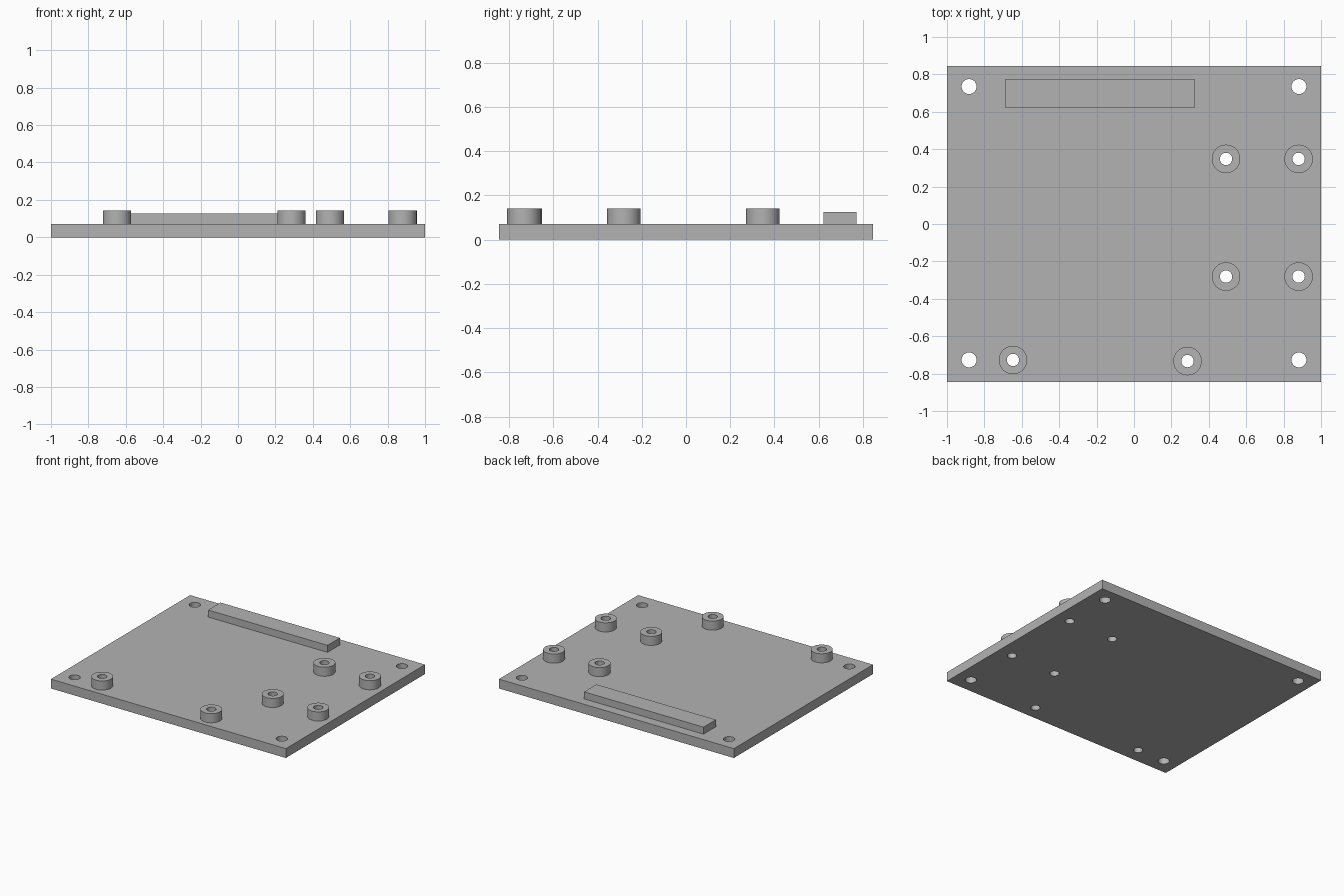
import bpy
import bmesh
from math import cos, sin, tau

cube = bpy.data.objects.get("Cube")
if cube:
    bpy.data.objects.remove(cube, do_unlink=True)

PLATE_TOP, BOSS_TOP, BAR_TOP = 0.072, 0.142, 0.126
SEGMENTS = 48

grey = bpy.data.materials.new("plain grey")
grey.use_nodes = True
colour = (0.45, 0.45, 0.45, 1)
grey.diffuse_color = colour
grey.node_tree.nodes["Principled BSDF"].inputs["Base Color"].default_value = colour


def finish(name, bm):
    bmesh.ops.recalc_face_normals(bm, faces=bm.faces)
    mesh = bpy.data.meshes.new(name)
    bm.to_mesh(mesh)
    bm.free()
    mesh.materials.append(grey)
    obj = bpy.data.objects.new(name, mesh)
    bpy.context.collection.objects.link(obj)
    return obj


def box(name, low, high):
    bm = bmesh.new()
    bmesh.ops.create_cube(bm, size=1)
    for v in bm.verts:
        v.co = [(a + b) / 2 + c * (b - a) for a, b, c in zip(low, high, v.co)]
    return finish(name, bm)


def smooth(obj):
    bpy.ops.object.select_all(action="DESELECT")
    obj.select_set(True)
    bpy.context.view_layer.objects.active = obj
    bpy.ops.object.shade_smooth_by_angle(angle=0.6)


def boss(name, x, y, outer=0.076, inner=0.033):
    # Hollow cylinder swept from a rectangular section
    section = [(inner, PLATE_TOP), (outer, PLATE_TOP), (outer, BOSS_TOP), (inner, BOSS_TOP)]
    bm = bmesh.new()
    rings = []
    for i in range(SEGMENTS):
        a = tau * i / SEGMENTS
        rings.append([bm.verts.new((x + r * cos(a), y + r * sin(a), z)) for r, z in section])
    for i, ring in enumerate(rings):
        nxt = rings[(i + 1) % SEGMENTS]
        for j in range(4):
            k = (j + 1) % 4
            bm.faces.new((ring[j], ring[k], nxt[k], nxt[j]))
    smooth(finish(name, bm))


# Raised bosses around the screw holes
bosses = {
    "boss_front_right": (-0.647, -0.727),
    "boss_front_left": (0.286, -0.733),
    "boss_inner_front": (0.492, -0.281),
    "boss_outer_front": (0.88, -0.281),
    "boss_inner_back": (0.492, 0.348),
    "boss_outer_back": (0.88, 0.348),
}
for name, (x, y) in bosses.items():
    boss(name, x, y)

# Base plate, drilled at the corners and under each boss
plate = box("base_plate", (-1, -0.846, 0), (1, 0.846, PLATE_TOP))
holes = [(x, y, 0.04) for x in (-0.882, 0.882) for y in (-0.727, 0.735)]
holes += [(x, y, 0.033) for x, y in bosses.values()]
bm = bmesh.new()
for x, y, radius in holes:
    made = bmesh.ops.create_cone(bm, cap_ends=True, segments=SEGMENTS,
                                 radius1=radius, radius2=radius, depth=0.4)
    bmesh.ops.translate(bm, verts=made["verts"], vec=(x, y, 0))
drill = finish("hole_cutter", bm)
drill.hide_render = True
cut = plate.modifiers.new("holes", "BOOLEAN")
cut.operation = "DIFFERENCE"
cut.solver = "EXACT"
cut.object = drill
bpy.context.view_layer.objects.active = plate
bpy.ops.object.modifier_apply(modifier=cut.name)
bpy.data.objects.remove(drill, do_unlink=True)
smooth(plate)

# Raised bar near the back edge
box("back_bar", (-0.69, 0.622, PLATE_TOP), (0.327, 0.772, BAR_TOP))
